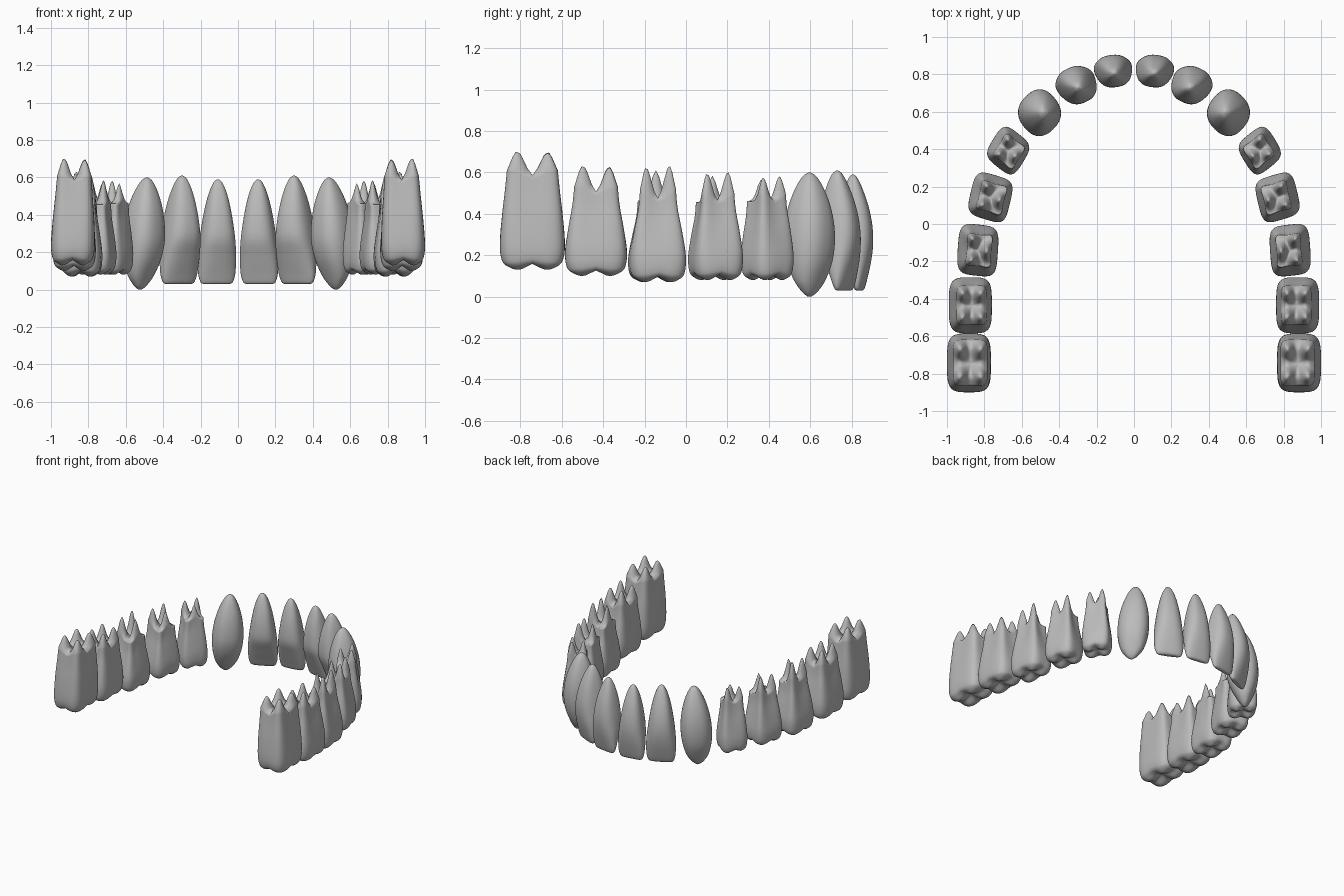
import bpy, bmesh, math
from mathutils import Vector

cube = bpy.data.objects.get("Cube")
if cube:
    bpy.data.objects.remove(cube)

enamel = bpy.data.materials.new("enamel_grey")
enamel.use_nodes = True
GREY = (0.5, 0.5, 0.5, 1)
enamel.diffuse_color = GREY
enamel.node_tree.nodes["Principled BSDF"].inputs["Base Color"].default_value = GREY

SIDES, STEPS = 48, 5

# Profile rows: height fraction, width, depth, outward offset
INCISOR = [(0, .70, .12, .22), (.02, .86, .24, .22), (.10, .98, .42, .20), (.26, 1, .74, .12),
           (.42, .92, .98, 0), (.58, .80, .96, -.04), (.74, .64, .78, -.08), (.88, .44, .5, -.12),
           (.97, .22, .24, -.14), (1, .04, .04, -.15)]
CANINE = [(0, .08, .06, .12), (.04, .36, .26, .12), (.13, .70, .52, .1), (.27, .92, .84, .05),
          (.42, 1, 1, 0), (.58, .95, .98, -.02), (.74, .78, .82, -.05), (.88, .52, .55, -.08),
          (.97, .25, .27, -.1), (1, .04, .04, -.1)]


def cheek_profile(taper):
    """Barrel-shaped crown narrowing to the roots."""
    rows = [(0, .82), (.04, .92), (.14, .99), (.3, 1), (.55, (1 + taper) / 2 + .04),
            (.8, taper + .05), (1, taper)]
    return [(t, s, s, -.08 * t) for t, s in rows]


THREE_ROOTS = [(-.58, .5, 1), (.58, .5, .95), (0, -.6, .88)]
FOUR_ROOTS = [(-.55, .55, .95), (.55, .55, 1), (-.55, -.55, .97), (.55, -.55, .94)]
CUSPS = [(sx * .55, sy * .55, 1) for sx in (-1, 1) for sy in (-1, 1)]


def bumps(peaks, x, y, spread):
    return max([h * math.exp(-((x - px) ** 2 + (y - py) ** 2) / spread ** 2)
                for px, py, h in peaks], default=0)


def smooth_rows(rows):
    """Catmull-Rom resampling of the profile."""
    pts = [Vector(r) for r in rows]
    out = []
    for i in range(len(pts) - 1):
        a, b, c, d = (pts[max(0, min(len(pts) - 1, i + k))] for k in (-1, 0, 1, 2))
        for s in range(STEPS):
            t = s / STEPS
            out.append(b + (c - a) * t / 2 + (2 * a - 5 * b + 4 * c - d) * t * t / 2
                       + (3 * b - a - 3 * c + d) * t ** 3 / 2)
    return out + [pts[-1]]


def make_tooth(name, side, box, angle, rows, power, roots=(), base=1, groove=0, lean=0):
    cusps = CUSPS if roots else ()
    x0, x1, y0, y1, z0, z1 = box
    a = math.radians(angle)

    def point(row, theta, r):
        t, w, d, off = row
        c, s = math.cos(theta), math.sin(theta)
        ex = math.copysign(abs(c) ** (2 / power), c) * r
        ey = math.copysign(abs(s) ** (2 / power), s) * r
        top = base + (1 - base) * bumps(roots, ex, ey, .36)
        bottom = .07 * (1 - bumps(cusps, ex, ey, .5)) if cusps else 0
        pinch = 1 - groove * t * r * (.5 + .5 * math.cos(4 * theta))
        u = ex * w * pinch + lean * (.5 - t)
        v = ey * d * pinch + off
        return Vector((u * math.cos(a) + v * math.sin(a), v * math.cos(a) - u * math.sin(a),
                       bottom + (top - bottom) * t))

    wall = smooth_rows(rows)
    cap = [k / 10 for k in range(1, 10)]
    rings = [(wall[0], r) for r in cap] + [(w, 1) for w in wall] + [(wall[-1], r) for r in cap[::-1]]
    pts = [[point(row, 2 * math.pi * k / SIDES, r) for k in range(SIDES)] for row, r in rings]
    ends = [point(wall[0], 0, 0), point(wall[-1], 0, 0)]

    # Fit the tooth to its place in the arch
    flat = [p for ring in pts for p in ring] + ends
    lo = [min(p[i] for p in flat) for i in range(3)]
    hi = [max(p[i] for p in flat) for i in range(3)]
    target = ((x0, x1), (y0, y1), (z0, z1))
    bm = bmesh.new()

    def add(p):
        q = [m + (p[i] - lo[i]) / (hi[i] - lo[i]) * (n - m) for i, (m, n) in enumerate(target)]
        return bm.verts.new((q[0] * side, q[1], q[2]))

    vs = [[add(p) for p in ring] for ring in pts]
    first, last = add(ends[0]), add(ends[1])
    for k in range(SIDES):
        n = (k + 1) % SIDES
        bm.faces.new((first, vs[0][n], vs[0][k]))
        bm.faces.new((last, vs[-1][k], vs[-1][n]))
        for lower, upper in zip(vs, vs[1:]):
            bm.faces.new((lower[k], lower[n], upper[n], upper[k]))
    bmesh.ops.recalc_face_normals(bm, faces=bm.faces)
    for f in bm.faces:
        f.smooth = True
    me = bpy.data.meshes.new(name)
    bm.to_mesh(me)
    bm.free()
    me.materials.append(enamel)
    bpy.context.collection.objects.link(bpy.data.objects.new(name, me))


# Both halves of the arch, from the middle to the back
for side, label in ((1, "left"), (-1, "right")):
    def tooth(part, *args, **kw):
        make_tooth(f"{label}_{part}", side, *args, **kw)

    tooth("central_incisor", (.01, .215, .73, .905, .03, .59), 10, INCISOR, 2.5)
    tooth("lateral_incisor", (.2, .42, .64, .845, .03, .61), 27, INCISOR, 2.5)
    tooth("canine", (.39, .62, .47, .72, 0, .6), 42, CANINE, 2.4, lean=.25)
    tooth("first_premolar", (.56, .785, .265, .52, .08, .58), 55, cheek_profile(.74), 3.2,
          THREE_ROOTS, .76, .16)
    tooth("second_premolar", (.65, .885, .01, .275, .08, .6), 75, cheek_profile(.72), 3.4,
          THREE_ROOTS, .72, .16)
    tooth("first_molar", (.725, .945, -.28, 0, .07, .63), 85, cheek_profile(.7), 3.4,
          THREE_ROOTS, .7, .16)
    tooth("second_molar", (.76, .99, -.585, -.285, .1, .63), 90, cheek_profile(.76), 3.6,
          FOUR_ROOTS, .74, .1)
    tooth("third_molar", (.765, 1, -.9, -.585, .13, .7), 90, cheek_profile(.84), 3.6,
          FOUR_ROOTS, .78, .08)
